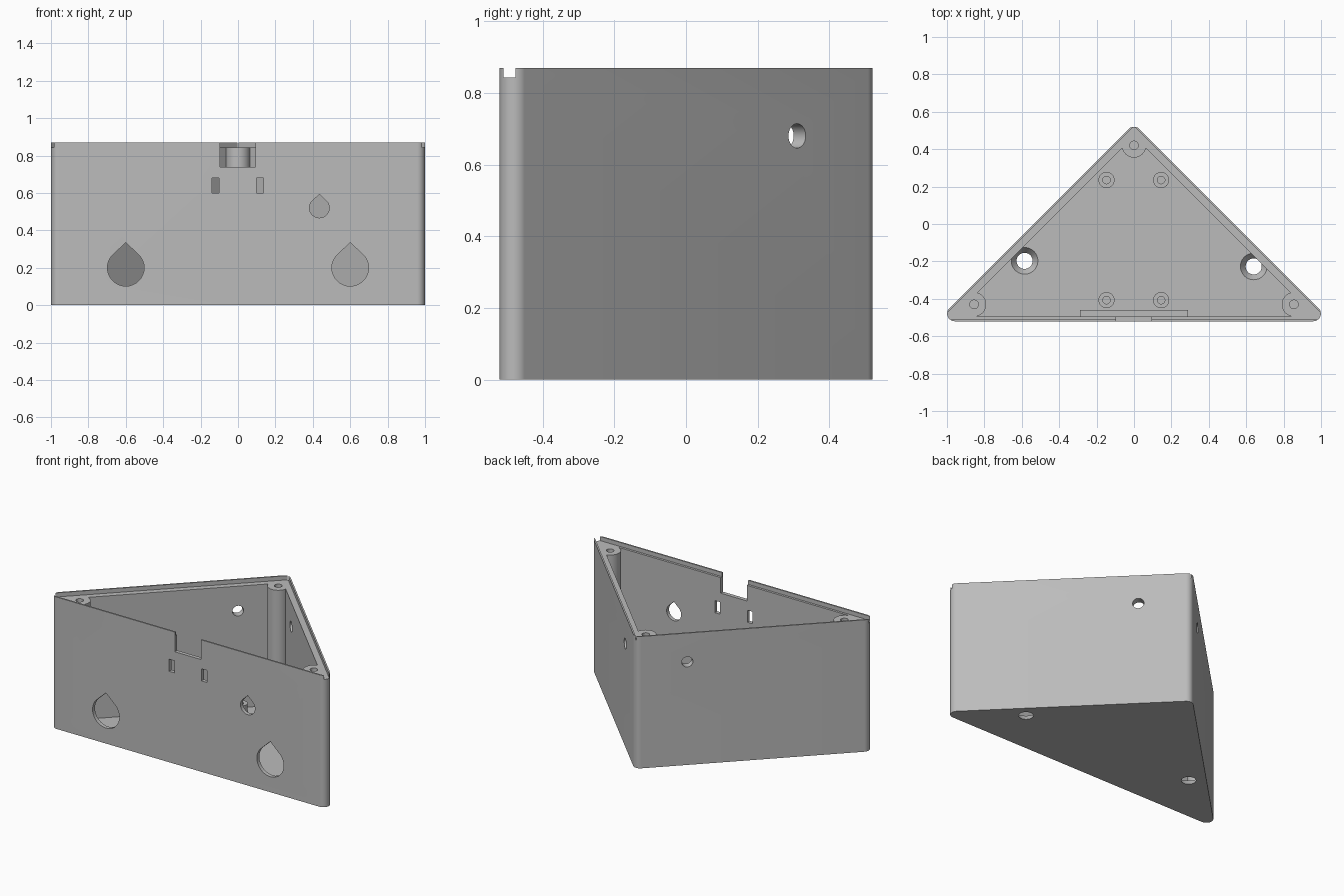
import bpy, bmesh, math
from mathutils import Vector

if "Cube" in bpy.data.objects:
    bpy.data.objects.remove(bpy.data.objects["Cube"])

grey = bpy.data.materials.new("matte_grey")
grey.use_nodes = True
colour = (0.5, 0.5, 0.5, 1)
grey.diffuse_color = colour
grey.node_tree.nodes["Principled BSDF"].inputs["Base Color"].default_value = colour

FRONT, APEX, RADIUS = -0.52, 0.537, 0.041
HEIGHT, LEDGE, FLOOR = 0.87, 0.843, 0.04


def hull(name, points):
    """Convex solid around the points, with flat areas merged."""
    bm = bmesh.new()
    for p in points:
        bm.verts.new(p)
    bmesh.ops.convex_hull(bm, input=bm.verts[:])
    bmesh.ops.dissolve_limit(bm, angle_limit=0.002, verts=bm.verts[:], edges=bm.edges[:])
    bmesh.ops.recalc_face_normals(bm, faces=bm.faces[:])
    mesh = bpy.data.meshes.new(name)
    bm.to_mesh(mesh)
    bm.free()
    mesh.materials.append(grey)
    obj = bpy.data.objects.new(name, mesh)
    bpy.context.collection.objects.link(obj)
    return obj


def circle(x, y, r, n=32):
    return [(x + r * math.cos(math.tau * i / n), y + r * math.sin(math.tau * i / n))
            for i in range(n)]


def prism(name, outline, z0, z1):
    return hull(name, [(x, y, z) for x, y in outline for z in (z0, z1)])


def box(name, x0, x1, y0, y1, z0, z1):
    return prism(name, [(x, y) for x in (x0, x1) for y in (y0, y1)], z0, z1)


def triangle(front, apex):
    """Right-angled triangle with its long side at the front."""
    half = apex - front
    return [(-half, front), (half, front), (0, apex)]


def combine(body, tool, operation="DIFFERENCE"):
    """Apply a boolean and remove the tool."""
    mod = body.modifiers.new("boolean", "BOOLEAN")
    mod.operation, mod.solver, mod.object = operation, "EXACT", tool
    bpy.context.view_layer.update()
    result = bpy.data.meshes.new_from_object(
        body.evaluated_get(bpy.context.evaluated_depsgraph_get()))
    body.modifiers.clear()
    body.data = result
    bpy.data.objects.remove(tool)


# Rounded triangular shell
side = APEX - FRONT - RADIUS / math.tan(math.pi / 8)
outline = (circle(-side, FRONT + RADIUS, RADIUS, 48) + circle(side, FRONT + RADIUS, RADIUS, 48)
           + circle(0, APEX - RADIUS * math.sqrt(2), RADIUS, 48))
enclosure = prism("enclosure", outline, 0, HEIGHT)

# Main cavity and the shallow seat for a lid
combine(enclosure, prism("cavity", triangle(-0.495, 0.47), FLOOR, 1))

# Screw posts in the three corners
posts = [(-0.855, -0.43), (0.855, -0.43), (0, 0.42)]
corners = [(-0.98, -0.5), (0.98, -0.5), (0, 0.49)]
for (x, y), corner in zip(posts, corners):
    combine(enclosure, prism("post", circle(x, y, 0.065) + [corner], 0.02, LEDGE + 0.01), "UNION")
combine(enclosure, prism("lid_seat", triangle(-0.51, 0.523), LEDGE, 1))
for x, y in posts:
    combine(enclosure, prism("pilot_hole", circle(x, y, 0.023), 0.5, 1))

# Teardrop openings in the front wall
for x, z, r in [(-0.6, 0.2, 0.098), (0.6, 0.2, 0.098), (0.435, 0.52, 0.053)]:
    drop = circle(x, z, r) + [(x, z + r * 1.37)]
    combine(enclosure, hull("teardrop", [(u, y, v) for u, v in drop for y in (-0.6, -0.47)]))

# Cable notch and two strap slots in the front wall
combine(enclosure, box("notch", -0.097, 0.093, -0.6, -0.47, 0.74, 1))
for x in (-0.12, 0.117):
    combine(enclosure, box("strap_slot", x - 0.019, x + 0.019, -0.6, -0.47, 0.6, 0.68))

# Round holes through the slanted walls
for s in (-1, 1):
    normal = Vector((s, 1, 0)).normalized()
    along = Vector((-s, 1, 0)).normalized()
    centre = Vector((s * (APEX - 0.31), 0.31, 0.68))
    combine(enclosure, hull("side_hole", [centre + along * u + Vector((0, 0, v)) + normal * d
                                          for u, v in circle(0, 0, 0.034) for d in (-0.08, 0.05)]))

# Countersunk holes in the floor
for x, y in [(-0.585, -0.197), (0.64, -0.227)]:
    cone = [(u, v, z) for r, z in ((0.036, -0.01), (0.072, FLOOR + 0.001))
            for u, v in circle(x, y, r)]
    combine(enclosure, hull("countersink", cone))

parts = [enclosure]

# Board standoffs and the ledge behind the front wall
for label, y in (("front", -0.407), ("back", 0.235)):
    for hand, x in (("right", -0.147), ("left", 0.145)):
        standoff = prism(f"{label}_{hand}_standoff", circle(x, y, 0.043), FLOOR - 0.01, 0.1)
        combine(standoff, prism("bore", circle(x, y, 0.02), FLOOR, 0.2))
        parts.append(standoff)
parts.append(box("front_ledge", -0.29, 0.29, -0.505, -0.46, FLOOR - 0.01, 0.1))

# Smooth curves with sharp edges kept
bpy.ops.object.select_all(action="DESELECT")
for obj in parts:
    obj.select_set(True)
bpy.context.view_layer.objects.active = enclosure
bpy.ops.object.shade_smooth_by_angle(angle=math.radians(30))
